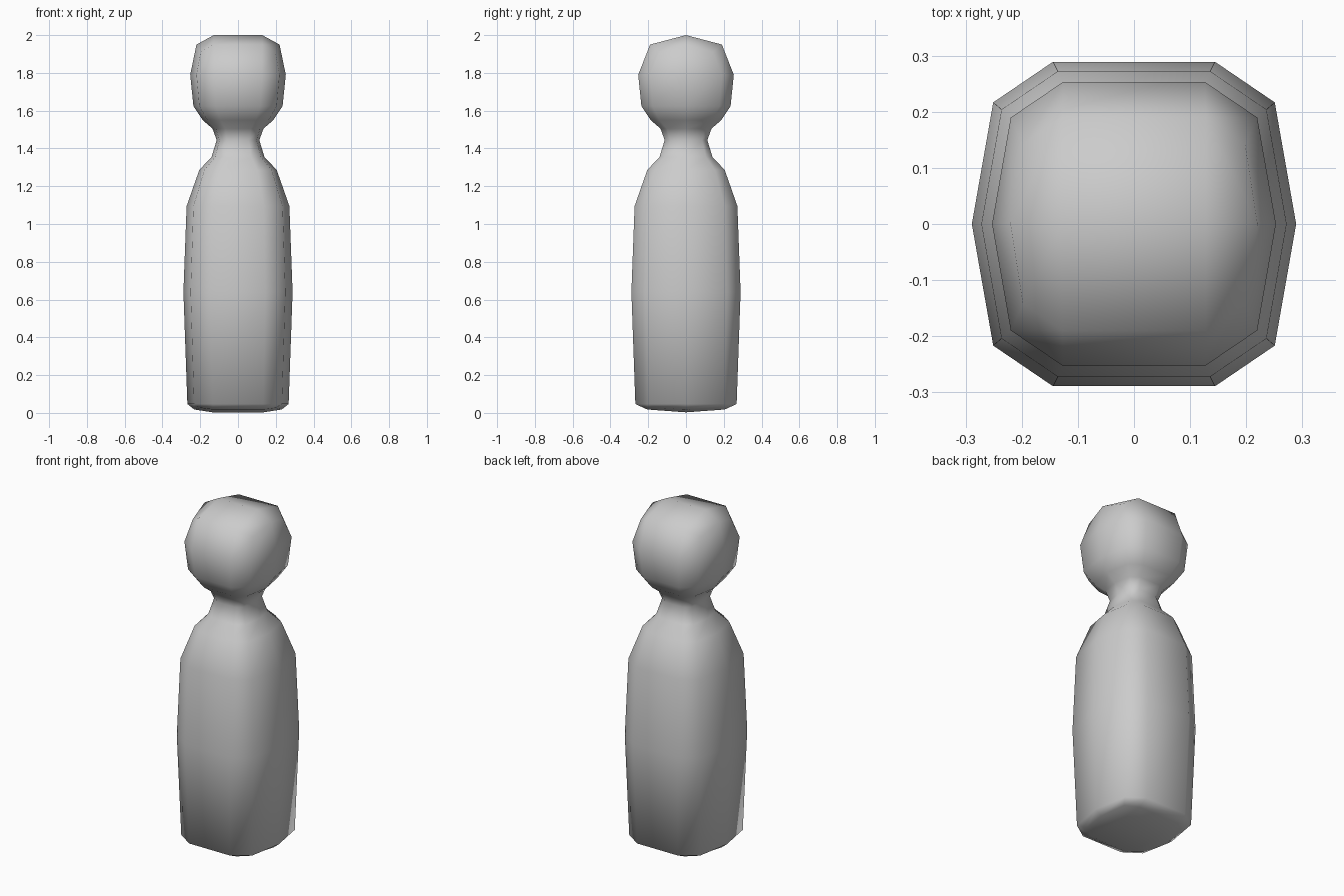
import bpy
import bmesh

if "Cube" in bpy.data.objects:
    bpy.data.objects.remove(bpy.data.objects["Cube"])

# Ten-sided rounded-square section (unit size), counter-clockwise from front left
SECTION = [(-0.868, -0.75), (-0.5, -1), (0.5, -1), (0.868, -0.75), (1, 0),
           (0.868, 0.75), (0.5, 1), (-0.5, 1), (-0.868, 0.75), (-1, 0)]

# Side profile as (radius, height): base, body, shoulders, neck, head
PROFILE = [(0.268, 0.047), (0.289, 0.64), (0.272, 1.095), (0.205, 1.286),
           (0.14, 1.355), (0.113, 1.444), (0.135, 1.505), (0.187, 1.55),
           (0.236, 1.624), (0.253, 1.79)]

bm = bmesh.new()


def add_ring(points):
    return [bm.verts.new(p) for p in points]


def cap_ring(mid_x, inner_x, inner_y, corner, z, corner_z):
    """Ring around a domed end, whose corners sit nearer the middle."""
    points = []
    for x, y in SECTION:
        sx, sy = (x > 0) * 2 - 1, (y > 0) - (y < 0)
        if sy == 0:
            points.append((sx * mid_x, 0, z))
        elif abs(x) == 0.5:
            points.append((sx * inner_x, sy * inner_y, z))
        else:
            points.append((sx * corner[0], sy * corner[1], corner_z))
    return add_ring(points)


def close_end(r, half, z):
    """Fill an end with a 3 x 2 patch of quads around a short centre ridge."""
    a, b = bm.verts.new((-half, 0, z)), bm.verts.new((half, 0, z))
    for f in ((r[0], r[1], a, r[9]), (r[1], r[2], b, a), (r[2], r[3], r[4], b),
              (r[4], r[5], r[6], b), (r[6], r[7], a, b), (r[7], r[8], r[9], a)):
        bm.faces.new(f)


# Stack of rings from base to crown
bottom = cap_ring(0.232, 0.135, 0.205, (0.2, 0.155), 0.018, 0.027)
rings = [bottom]
rings += [add_ring([(x * r, y * r, z) for x, y in SECTION]) for r, z in PROFILE]
top = cap_ring(0.22, 0.128, 0.19, (0.198, 0.142), 1.95, 1.91)
rings.append(top)
for lo, hi in zip(rings, rings[1:]):
    for i in range(10):
        j = (i + 1) % 10
        bm.faces.new((lo[i], lo[j], hi[j], hi[i]))

# Domed ends
close_end(top, 0.128, 2.0)
close_end(bottom, 0.135, 0.003)
bmesh.ops.recalc_face_normals(bm, faces=bm.faces)
for f in bm.faces:
    f.smooth = True

mesh = bpy.data.meshes.new("peg_figure")
bm.to_mesh(mesh)
bm.free()
obj = bpy.data.objects.new("peg_figure", mesh)
bpy.context.collection.objects.link(obj)
